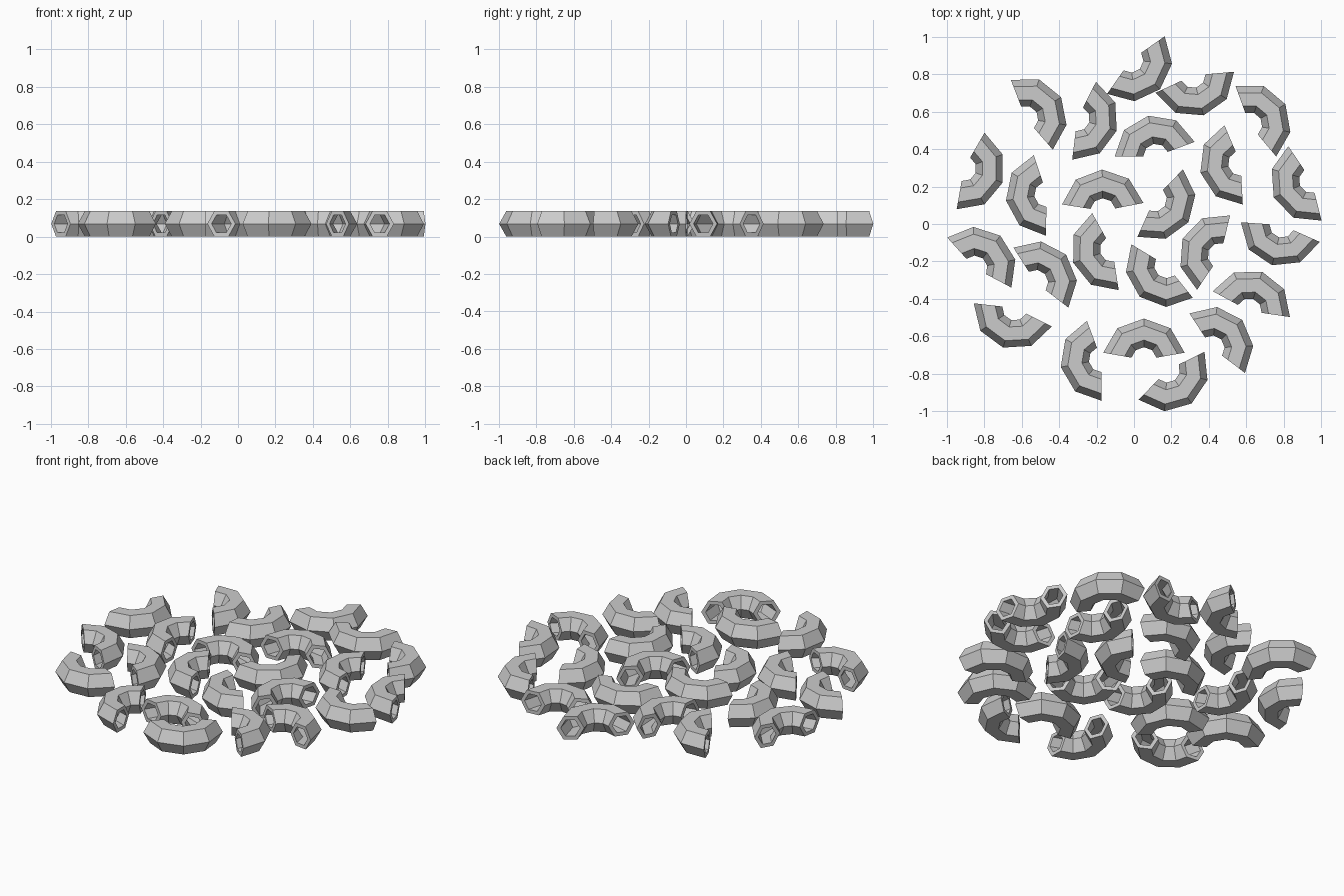
import bpy, bmesh
from math import cos, sin, radians, pi

if "Cube" in bpy.data.objects:
    bpy.data.objects.remove(bpy.data.objects["Cube"])

BEND = 0.144      # radius of the bend
OUTER = 0.0765    # hexagon radius of the tube
INNER = 0.053     # hexagon radius of the hole
HEIGHT = 0.136
ARC, STEPS, SIDES = radians(160), 4, 6

# centre x, centre y, direction of the bulge in degrees
PIECES = [
    (-0.017, 0.875, -45), (0.314, 0.793, -75), (0.617, 0.529, 30),
    (-0.578, 0.563, 31), (-0.303, 0.562, -17), (0.117, 0.361, 100.5),
    (0.569, 0.324, 193), (0.947, 0.232, 204), (-0.908, 0.296, -20),
    (-0.465, 0.158, 188.5), (-0.166, 0.07, 91), (0.108, 0.133, -34),
    (-0.849, -0.236, 52), (-0.525, -0.312, 42.5), (-0.116, -0.135, 199),
    (0.175, -0.222, 229), (0.46, -0.168, 156), (0.79, -0.006, 256),
    (0.614, -0.464, 71.5), (0.416, -0.662, 43), (-0.636, -0.448, 253.5),
    (-0.174, -0.723, 190.5), (0.053, -0.725, 90), (0.178, -0.779, -54),
]


def tube_mesh():
    """Hollow hexagonal tube bent around z, bulging towards +x."""
    bm = bmesh.new()
    zscale = HEIGHT / (3 ** 0.5 * OUTER)

    def rings(radius):
        out = []
        for i in range(STEPS + 1):
            a = -ARC / 2 + ARC * i / STEPS
            ring = []
            for k in range(SIDES):
                t = 2 * pi * k / SIDES
                r = BEND + radius * cos(t)
                z = HEIGHT / 2 + radius * sin(t) * zscale
                ring.append(bm.verts.new((r * cos(a), r * sin(a), z)))
            out.append(ring)
        return out

    def bridge(a, b):
        for k in range(SIDES):
            n = (k + 1) % SIDES
            bm.faces.new((a[k], a[n], b[n], b[k]))

    outer, inner = rings(OUTER), rings(INNER)
    for i in range(STEPS):
        bridge(outer[i], outer[i + 1])
        bridge(inner[i + 1], inner[i])
    # rims at both open ends
    bridge(inner[0], outer[0])
    bridge(outer[-1], inner[-1])
    bmesh.ops.recalc_face_normals(bm, faces=bm.faces)
    mesh = bpy.data.meshes.new("elbow_tube")
    bm.to_mesh(mesh)
    bm.free()
    return mesh


# scattered elbow pasta pieces sharing one mesh
mesh = tube_mesh()
for i, (x, y, angle) in enumerate(PIECES):
    ob = bpy.data.objects.new(f"pasta_elbow_{i + 1:02d}", mesh)
    ob.location = (x, y, 0)
    ob.rotation_euler.z = radians(angle)
    bpy.context.collection.objects.link(ob)
